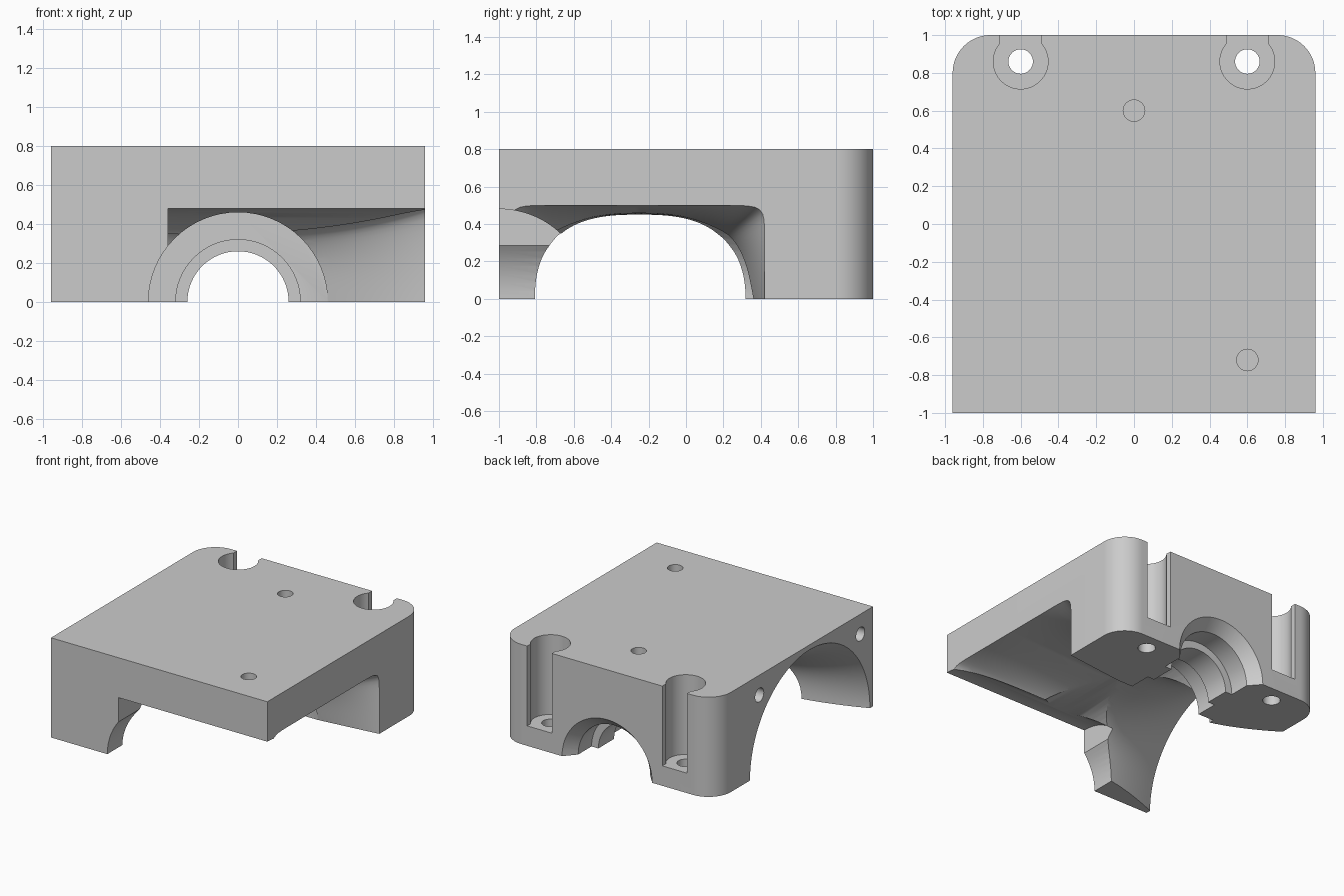
import bpy, bmesh, math
from mathutils import Matrix, Vector

cube = bpy.data.objects.get("Cube")
if cube:
    bpy.data.objects.remove(cube, do_unlink=True)

grey = bpy.data.materials.new("plain_grey")
grey.use_nodes = True
colour = (0.6, 0.6, 0.6, 1)
grey.diffuse_color = colour
grey.node_tree.nodes["Principled BSDF"].inputs["Base Color"].default_value = colour

cutters = []


def make_object(name, bm):
    bmesh.ops.recalc_face_normals(bm, faces=bm.faces)
    mesh = bpy.data.meshes.new(name)
    bm.to_mesh(mesh)
    bm.free()
    obj = bpy.data.objects.new(name, mesh)
    bpy.context.scene.collection.objects.link(obj)
    return obj


def add_cutter(name, bm):
    obj = make_object(name, bm)
    obj.hide_render = True
    cutters.append(obj)


def cut_cylinder(name, start, end, radius, sides=64, end_radius=None):
    """Round or conical cutter running between two points."""
    start, end = Vector(start), Vector(end)
    axis = end - start
    turn = axis.to_track_quat('Z', 'Y').to_matrix().to_4x4()
    bm = bmesh.new()
    bmesh.ops.create_cone(bm, cap_ends=True, segments=sides, radius1=radius,
                          radius2=end_radius or radius, depth=axis.length,
                          matrix=Matrix.Translation((start + end) / 2) @ turn)
    add_cutter(name, bm)


def cut_box(name, low, high):
    low, high = Vector(low), Vector(high)
    bm = bmesh.new()
    bmesh.ops.create_cube(bm, size=1, matrix=Matrix.Translation((low + high) / 2)
                          @ Matrix.Diagonal((*(high - low), 1)))
    add_cutter(name, bm)


# Block with rounded back corners
W, H, R = 0.96, 0.8, 0.2
outline = [(-W, -1), (W, -1)]
for side, first in ((1, 0), (-1, 90)):
    for i in range(17):
        a = math.radians(first + 90 * i / 16)
        outline.append((side * (W - R) + R * math.cos(a), 1 - R + R * math.sin(a)))
bm = bmesh.new()
base = bm.faces.new([bm.verts.new((x, y, 0)) for x, y in outline])
top = bmesh.ops.extrude_face_region(bm, geom=[base])
bmesh.ops.translate(bm, vec=(0, 0, H),
                    verts=[v for v in top["geom"] if isinstance(v, bmesh.types.BMVert)])
block = make_object("housing_block", bm)

# Air duct: round inlet, narrow throat, squared outlet
# shape: centre y, half width, height, squareness
inlet = (-0.2, 0.76, 0.76, 2)
throat = (-0.25, 0.54, 0.45, 2.7)
outlet = (-0.26, 0.68, 0.5, 16)
throat_x = -0.3


def shape_point(shape, a):
    """Point of a half superellipse along the ray at angle a, measured in y and z."""
    cy, half, height, n = shape
    c, s = math.cos(a), math.sin(a)
    r = (abs(c / half) ** n + abs(s / height) ** n) ** (-1 / n)
    return Vector((0, cy + r * c, r * s))


def duct_section(x, steps=90):
    pts = []
    for i in range(steps + 1):
        a = math.pi * i / steps
        if x < throat_x:
            mouth, blend = inlet, min((throat_x - x) / (throat_x + W), 1) ** 1.6
        else:
            # the outlet corners open later than its walls and ceiling
            power = 1.2 + 1.6 * abs(math.sin(2 * a))
            mouth, blend = outlet, min((x - throat_x) / (W - throat_x), 1) ** power
        p = shape_point(throat, a).lerp(shape_point(mouth, a), blend)
        p.x = x
        pts.append(p)
    drop = Vector((0, 0, -0.1))
    return [pts[0] + drop] + pts + [pts[-1] + drop]


xs = ([-1.1] + [-W + (throat_x + W) * i / 10 for i in range(10)]
      + [throat_x + (W - throat_x) * i / 18 for i in range(19)] + [1.1])
bm = bmesh.new()
rings = [[bm.verts.new(p) for p in duct_section(x)] for x in xs]
for r1, r2 in zip(rings, rings[1:]):
    for j in range(len(r1)):
        k = (j + 1) % len(r1)
        bm.faces.new((r1[j], r1[k], r2[k], r2[j]))
bm.faces.new(rings[0])
bm.faces.new(rings[-1])
bmesh.ops.triangulate(bm, faces=bm.faces)
add_cutter("duct_cutter", bm)

# Front relief, a quarter round along the front edge
cut_cylinder("front_relief_cutter", (-0.36, -1, 0), (1.1, -1, 0), 0.48, 96)

# Stepped shaft bore with two bearing seats, a lip between and a flared back mouth
for y0, y1, radius in ((-1.1, 0.36, 0.46), (0.2, 0.54, 0.32),
                       (0.4, 0.9, 0.26), (0.74, 1.1, 0.32)):
    cut_cylinder("shaft_bore_cutter", (0, y0, 0), (0, y1, 0), radius)
cut_cylinder("bore_flare_cutter", (0, 0.91, 0), (0, 1.09, 0), 0.32, end_radius=0.48)

# Bolt holes, counterbores and their slots through the back
for x in (-0.6, 0.6):
    cut_cylinder("bolt_hole_cutter", (x, 0.86, -0.1), (x, 0.86, 0.4), 0.065, 32)
    cut_cylinder("counterbore_cutter", (x, 0.86, 0.16), (x, 0.86, 0.9), 0.145)
    cut_box("bolt_slot_cutter", (x - 0.11, 0.88, 0.16), (x + 0.11, 1.1, 0.95))

# Blind holes in the top and on the inlet side
for x, y in ((0, 0.6), (0.6, -0.72)):
    cut_cylinder("top_hole_cutter", (x, y, 0.6), (x, y, 0.9), 0.057, 32)
for y in (-0.84, 0.44):
    cut_cylinder("side_hole_cutter", (-1.1, y, 0.64), (-0.66, y, 0.64), 0.055, 32)

# Carve the block
for cutter in cutters:
    mod = block.modifiers.new(cutter.name, 'BOOLEAN')
    mod.operation = 'DIFFERENCE'
    mod.solver = 'EXACT'
    mod.object = cutter
bpy.context.view_layer.update()
graph = bpy.context.evaluated_depsgraph_get()
carved = bpy.data.meshes.new_from_object(block.evaluated_get(graph))
block.modifiers.clear()
block.data = carved
carved.materials.clear()
carved.materials.append(grey)
for cutter in cutters:
    bpy.data.objects.remove(cutter, do_unlink=True)

bpy.ops.object.select_all(action='DESELECT')
block.select_set(True)
bpy.context.view_layer.objects.active = block
bpy.ops.object.shade_smooth_by_angle(angle=math.radians(30))
